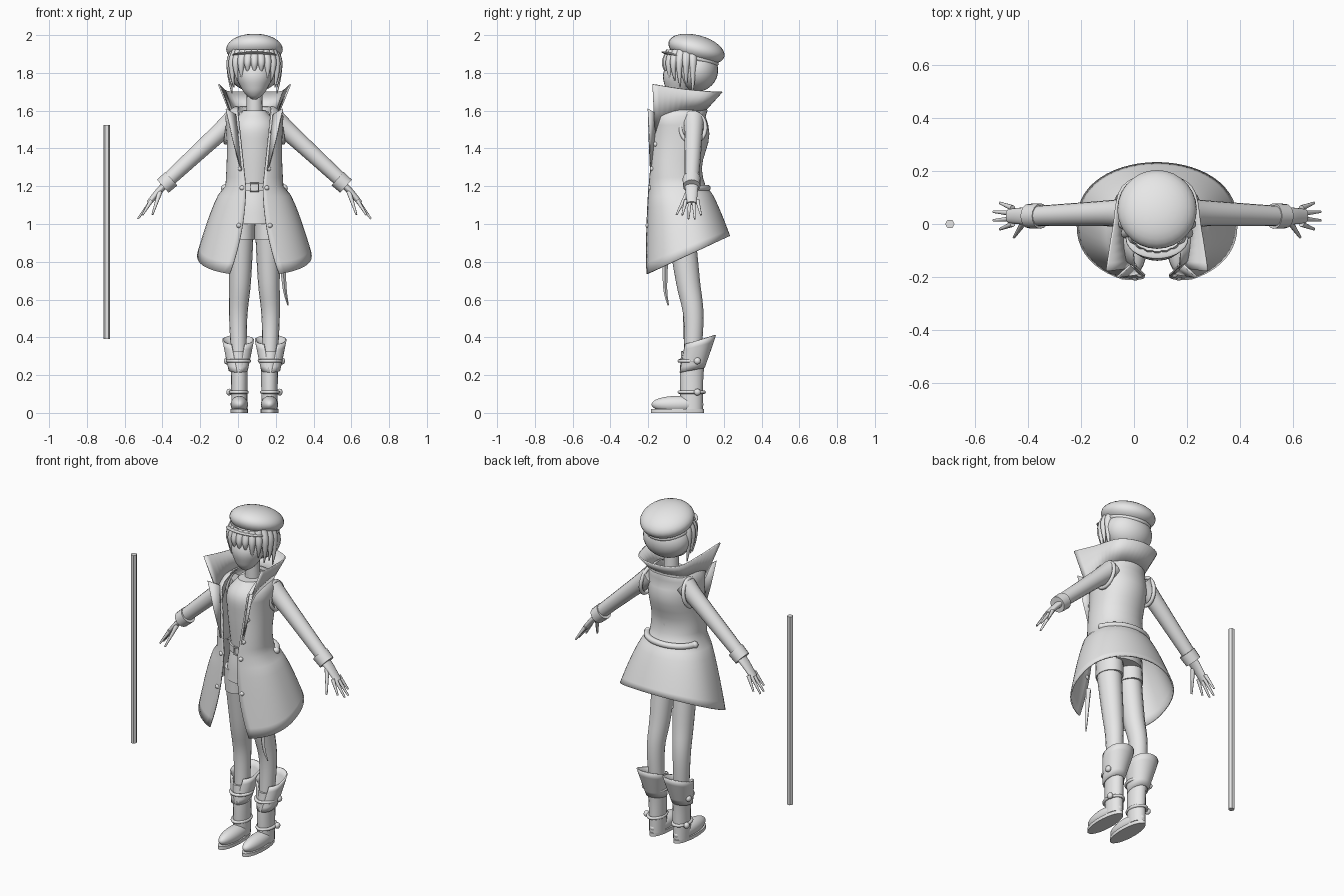
import bpy, bmesh, math
from mathutils import Euler, Vector
from math import sin, cos, asin, pi, tau

if "Cube" in bpy.data.objects:
    bpy.data.objects.remove(bpy.data.objects["Cube"])

CENTRE = .087  # the figure's middle line; the pole stands beside it
SIDES = {"left": 1, "right": -1}

grey = bpy.data.materials.new("plain_grey")
grey.use_nodes = True
grey.diffuse_color = (.8, .8, .8, 1)
grey.node_tree.nodes["Principled BSDF"].inputs["Base Color"].default_value = grey.diffuse_color


def smooth(points, steps=5):
    """Pass a smooth curve through points of any dimension."""
    p = [Vector(q) for q in points]
    p = [p[0] * 2 - p[1]] + p + [p[-1] * 2 - p[-2]]
    out = []
    for a, b, c, d in zip(p, p[1:], p[2:], p[3:]):
        for k in range(steps):
            t = k / steps
            out.append(b + (c - a) * t / 2 + (a * 2 - b * 5 + c * 4 - d) * t * t / 2 + (b * 3 - a - c * 3 + d) * t ** 3 / 2)
    return out + [p[-2]]


def surface(name, rows, caps=False, thickness=0, rounded=True):
    """Skin a list of point rows; rows that end where they begin are welded shut."""
    count = len(rows[0])
    verts = [tuple(point) for row in rows for point in row]
    faces = []
    for r in range(len(rows) - 1):
        for c in range(count - 1):
            i = r * count + c
            faces.append((i, i + 1, i + count + 1, i + count))
    if caps:
        faces.append(tuple(range(count - 1)))
        faces.append(tuple(range(len(verts) - count, len(verts) - 1)))
    mesh = bpy.data.meshes.new(name)
    mesh.from_pydata(verts, [], faces)
    bm = bmesh.new()
    bm.from_mesh(mesh)
    bmesh.ops.remove_doubles(bm, verts=bm.verts, dist=.00001)
    bmesh.ops.recalc_face_normals(bm, faces=bm.faces)
    for face in bm.faces:
        face.smooth = rounded and len(face.verts) <= 4
    bm.to_mesh(mesh)
    bm.free()
    mesh.materials.append(grey)
    ob = bpy.data.objects.new(name, mesh)
    bpy.context.collection.objects.link(ob)
    if thickness:
        solid = ob.modifiers.new("thickness", "SOLIDIFY")
        solid.thickness = thickness
        solid.offset = 0
    return ob


def ellipse(centre, across, along, sides):
    return [centre + across * cos(tau * k / sides) + along * sin(tau * k / sides) for k in range(sides + 1)]


def limb(name, path, start, end, side=1, widen=1, sides=16, middle=CENTRE, rounded=True):
    """Tapering tube along a smooth path; 'widen' stretches its section front to back."""
    points = [Vector((middle + side * p.x, p.y, p.z)) for p in smooth(path)]
    last = len(points) - 1
    rows = []
    for i, point in enumerate(points):
        heading = (points[min(i + 1, last)] - points[max(i - 1, 0)]).normalized()
        depth = Vector((0, 1, 0))
        depth = (depth - heading * depth.dot(heading)).normalized()
        radius = start + (end - start) * i / last
        rows.append(ellipse(point, depth.cross(heading) * radius, depth * radius * widen, sides))
    return surface(name, rows, caps=True, rounded=rounded)


def stack(name, levels, x=0, y=0, depth=1, lean=0, steps=5):
    """Body with level oval sections given as (height, half width)."""
    rows = []
    for z, r in smooth(levels, steps):
        centre = Vector((CENTRE + x, y + lean * (z - levels[0][0]), z))
        rows.append(ellipse(centre, Vector((r, 0, 0)), Vector((0, r * depth, 0)), 28))
    return surface(name, rows, caps=True)


def ball(name, place, size, tilt=0):
    rows = []
    for i in range(17):
        a = pi * i / 16
        centre = Vector((0, 0, -size[2] * cos(a)))
        rows.append(ellipse(centre, Vector((size[0] * sin(a), 0, 0)), Vector((0, size[1] * sin(a), 0)), 28))
    ob = surface(name, rows)
    ob.location = (CENTRE + place[0], place[1], place[2])
    ob.rotation_euler.x = tilt
    return ob


def hoop(name, place, across, depth, radius, turn=(0, 0, 0), corners=28):
    """Ring of round section, lying level unless turned."""
    rows = []
    for i in range(corners + 1):
        out = Vector((across * cos(tau * i / corners), depth * sin(tau * i / corners), 0))
        rows.append(ellipse(out, out.normalized() * radius, Vector((0, 0, radius)), 8))
    ob = surface(name, rows)
    ob.location = (CENTRE + place[0], place[1], place[2])
    ob.rotation_euler = Euler(turn)
    return ob


def wrap(row, angle, x=0):
    """Point on a cloth row (height, tilt, half width, front, back, half opening)."""
    z, tilt, wide, front, back, opening = row
    c = cos(angle)
    y = (front + back) / 2 - (back - front) / 2 * math.copysign(abs(c) ** .85, c)
    return Vector((CENTRE + x + wide * sin(angle), y, z + tilt * y))


def cloth(name, rows, x=0, columns=48):
    """Sheet wrapped round the body and open at the front."""
    points = []
    for row in rows:
        edge = asin(row[5] / row[2])
        points.append([wrap(row, edge + (tau - 2 * edge) * k / columns, x) for k in range(columns + 1)])
    return surface(name, points, thickness=.008)


def skirt(t):
    flare = t ** .65
    return (1.2 - .37 * t, .46 * t, .15 + .15 * flare, -.2 - .025 * t, .1 + .13 * flare, .045 + .085 * t * t)


def bodice(t):
    return (1.2 + .37 * t, 0, .15 - .008 * sin(pi * t), -.2 + .02 * t, .1 - .02 * sin(tau * t), .045 + .04 * t)


# Pole
limb("pole", [(-.695, 0, .39), (-.695, 0, 1.525)], .018, .018, sides=6, middle=0, rounded=False)

# Head and neck
stack("head", [(1.66, .01), (1.68, .04), (1.72, .07), (1.8, .1), (1.92, .08)], y=-.05, depth=1.05, lean=.25)
limb("neck", [(0, .02, 1.5), (0, .01, 1.75)], .045, .04)
ball("nose", (0, -.1, 1.755), (.007, .015, .012))

# Hair: a rounded cap of hair with a ring of locks round the face
ball("hair_cap", (0, .055, 1.815), (.14, .115, .115))
LOCKS = 12
for i in range(LOCKS + 1):
    turn = (2 * i / LOCKS - 1) * 1.7
    tip = 1.79 - .1 * abs(turn) / 1.7 + .02 * (i % 2)
    path = [(reach * sin(turn), .02 - reach * cos(turn), z)
            for reach, z in ((.1, 1.91), (.128, 1.86), (.13, (1.86 + tip) / 2), (.12, tip))]
    limb(f"hair_lock_{i}", path, .03, .003, sides=10)

# Cap
ball("cap_crown", (0, .055, 1.925), (.15, .153, .075), tilt=-.26)
hoop("cap_band", (0, .045, 1.88), .12, .12, .013, (-.26, 0, 0))
ball("cap_visor", (0, -.055, 1.895), (.118, .078, .01), tilt=-.2)

# Shirt, neck band, shorts and belt
stack("shirt", [(1.2, .1), (1.4, .12), (1.52, .12), (1.6, .06)], y=-.02, depth=.95)
hoop("shirt_neck_band", (0, 0, 1.58), .07, .065, .012, (.26, 0, 0))
hoop("necklace", (0, -.015, 1.56), .08, .08, .006, (.4, 0, 0))
stack("shorts_hips", [(1.2, .1), (1.1, .12), (1, .13)], y=-.02, depth=.85)
stack("belt", [(1.175, .112), (1.215, .112)], y=-.02, depth=.95)
hoop("belt_buckle", (0, -.13, 1.195), .03, .03, .005, (pi / 2, pi / 4, 0), corners=4)

# Coat body, with the shoulders closing in at the top
shoulders = [(1.6, 0, .13, -.15, .11, .088), (1.62, 0, .1, -.12, .1, .085)]
cloth("coat", [skirt(1 - i / 8) for i in range(8)] + [bodice(i / 8) for i in range(9)] + shoulders)

# Standing collar, from its front corners round the back
low = [(.085, -.165, 1.48), (.12, -.03, 1.58), (.1, .07, 1.6), (0, .1, 1.6)]
high = [(.19, -.178, 1.74), (.165, -.02, 1.715), (.13, .14, 1.7), (0, .19, 1.7)]
edges = []
for half in (low, high):
    whole = half + [(-x, y, z) for x, y, z in reversed(half[:-1])]
    edges.append([p + Vector((CENTRE, 0, 0)) for p in smooth(whole)])
surface("coat_collar", edges, thickness=.008)

# Half belt across the back
waist = skirt(.03)
strap = [wrap(waist, 1.9 + (tau - 3.8) * k / 8) - Vector((CENTRE, 0, 0)) for k in range(9)]
limb("coat_back_belt", strap, .017, .017)

for name, side in SIDES.items():
    # Coat details
    lapel = [[(.07, -.188, 1.28), (.1, -.155, 1.58)], [(.115, -.195, 1.45), (.15, -.2, 1.61)]]
    surface(f"{name}_lapel", [[(CENTRE + side * x, y, z) for x, y, z in row] for row in lapel], thickness=.008)
    for i, row in enumerate((bodice(.6), bodice(.25), skirt(.02), skirt(.45))):
        spot = wrap(row, side * asin((row[5] + .02) / row[2]), -CENTRE)
        ball(f"{name}_coat_button_{i}", spot, (.013, .013, .013))
    end = strap[0] if side > 0 else strap[-1]
    ball(f"{name}_back_belt_button", end, (.02, .02, .02))
    hoop(f"{name}_armhole_rim", (side * .142, .037, 1.51), .08, .066, .011, (0, pi / 2 - side * .14, 0))

    # Sleeve, cuff and hand
    limb(f"{name}_sleeve", [(.11, .04, 1.55), (.2, .04, 1.47), (.46, .03, 1.23)], .058, .038, side)
    limb(f"{name}_cuff", [(.44, .03, 1.24), (.485, .03, 1.2)], .048, .046, side)
    limb(f"{name}_palm", [(.46, .03, 1.22), (.51, .03, 1.17), (.56, .03, 1.11)], .02, .014, side, widen=1.9)
    for i in range(4):
        spread = i - 1.5
        knuckle = (.545, .03 + .02 * spread, 1.125)
        tip = (.62 - .012 * spread ** 2, .03 + .033 * spread, 1.025 + .01 * spread ** 2)
        limb(f"{name}_finger_{i}", [knuckle, tip], .011, .005, side, sides=10)
    limb(f"{name}_thumb", [(.5, .01, 1.17), (.52, -.02, 1.11), (.54, -.05, 1.05)], .013, .005, side, sides=10)

    # Shorts leg and bare leg
    limb(f"{name}_shorts_leg", [(.068, -.025, 1.06), (.07, -.02, .92)], .07, .07, side, widen=1.2)
    limb(f"{name}_leg", [(.07, -.03, 1), (.076, .01, .7), (.086, .04, .5), (.08, .03, .2)], .068, .038, side, widen=1.1)

    # Boot with flared split cuff and buttoned straps
    stack(f"{name}_boot_sole", [(0, .047), (.02, .047)], x=side * .08, y=-.045, depth=3)
    ball(f"{name}_boot_foot", (side * .08, -.045, .045), (.046, .138, .045))
    limb(f"{name}_boot_shaft", [(.08, .03, .02), (.08, .03, .2), (.085, .04, .32)], .042, .047, side, widen=1.4)
    ankle, top = (.22, .2, .047, -.03, .095, .004), (.365, .3, .08, -.01, .155, .035)
    cloth(f"{name}_boot_cuff", smooth([ankle, top]), x=side * .086)
    for part, z, wide in (("calf", .275, .057), ("ankle", .11, .044)):
        hoop(f"{name}_{part}_strap", (side * .083, .03, z), wide, .066, .009)
        ball(f"{name}_{part}_button", (side * (.09 + wide), .06, z), (.015, .018, .018))

# Hanging ribbon under the coat
limb("ribbon", [(.145, -.11, .85), (.16, -.11, .66), (.178, -.094, .57)], .017, .004, sides=4, rounded=False)
